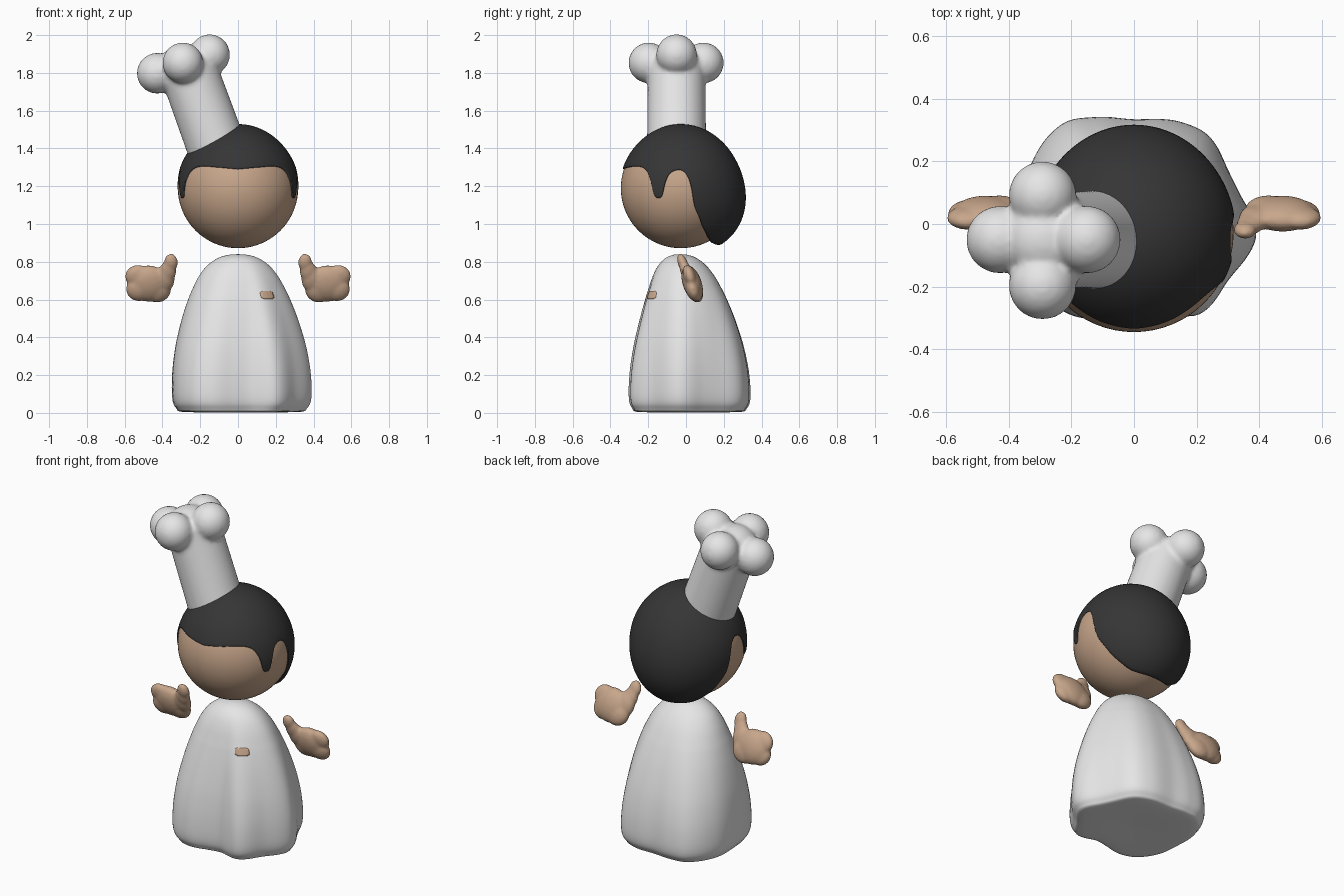
import bpy, bmesh
from math import sin, cos, asin, radians, pi, sqrt
from mathutils import Matrix, Vector

if "Cube" in bpy.data.objects:
    bpy.data.objects.remove(bpy.data.objects["Cube"])


def material(name, rgb):
    m = bpy.data.materials.new(name)
    m.diffuse_color = (*rgb, 1)
    m.use_nodes = True
    m.node_tree.nodes["Principled BSDF"].inputs["Base Color"].default_value = m.diffuse_color
    return m


WHITE = material("cloth_white", (0.79, 0.79, 0.79))
SKIN = material("skin_tan", (0.58, 0.385, 0.26))
BLACK = material("hair_black", (0.036, 0.036, 0.036))


def finish(name, bm, mat):
    bmesh.ops.recalc_face_normals(bm, faces=bm.faces)
    me = bpy.data.meshes.new(name)
    bm.to_mesh(me)
    bm.free()
    me.materials.append(mat)
    for p in me.polygons:
        p.use_smooth = True
    ob = bpy.data.objects.new(name, me)
    bpy.context.collection.objects.link(ob)
    return ob


def curve(table, x):
    """Smooth cubic through (x, value) pairs."""
    i = 0
    while i < len(table) - 2 and x > table[i + 1][0]:
        i += 1

    def slope(k):
        a, b = table[max(k - 1, 0)], table[min(k + 1, len(table) - 1)]
        return (b[1] - a[1]) / (b[0] - a[0])
    (x0, y0), (x1, y1) = table[i], table[i + 1]
    h = x1 - x0
    t = (x - x0) / h
    return ((2*t**3 - 3*t*t + 1) * y0 + (t**3 - 2*t*t + t) * h * slope(i)
            + (3*t*t - 2*t**3) * y1 + (t**3 - t*t) * h * slope(i + 1))


def loft(name, rings, mat, cap_first=True, cap_last=True):
    bm = bmesh.new()
    vs = [[bm.verts.new(p) for p in r] for r in rings]
    n = len(rings[0])
    for a, b in zip(vs, vs[1:]):
        for j in range(n):
            bm.faces.new((a[j], a[(j + 1) % n], b[(j + 1) % n], b[j]))
    if cap_first:
        bm.faces.new(vs[0])
    if cap_last:
        bm.faces.new(vs[-1])
    return finish(name, bm, mat)


def blend(ob, voxel, steps):
    """Fuse overlapping pieces into one soft form."""
    r = ob.modifiers.new("fuse", 'REMESH')
    r.mode = 'VOXEL'
    r.voxel_size = voxel
    r.use_smooth_shade = True
    s = ob.modifiers.new("soften", 'SMOOTH')
    s.factor = 0.5
    s.iterations = steps


def ball(bm, centre, radii, tilt=0):
    m = (Matrix.Translation(centre) @ Matrix.Rotation(tilt, 4, 'X')
         @ Matrix.Diagonal((*radii, 1)))
    bmesh.ops.create_uvsphere(bm, u_segments=32, v_segments=20, radius=1, matrix=m)


# Robe: folded footprint blending into an oval towards the shoulders
foot = [(0, .385), (15, .35), (30, .345), (50, .37), (65, .36), (90, .335), (110, .365),
        (125, .395), (150, .38), (180, .345), (210, .36), (230, .36), (245, .335),
        (265, .285), (285, .28), (305, .355), (330, .35), (352, .39)]
foot = [(a - 360, r) for a, r in foot[-3:]] + foot + [(a + 360, r) for a, r in foot[:3]]
profile = [(.008, .02), (.004, .8), (.025, .94), (.08, 1), (.2, 1), (.32, .96), (.42, .9),
           (.52, .82), (.6, .74), (.65, .68), (.72, .58), (.78, .45), (.82, .29),
           (.837, .13), (.84, .01)]
prof_z = [(i, p[0]) for i, p in enumerate(profile)]
prof_f = [(i, p[1]) for i, p in enumerate(profile)]


def robe_point(deg, t, off=0):
    z, f = curve(prof_z, t), curve(prof_f, t)
    a = radians(deg)
    oval = 1 / sqrt((cos(a) / .365)**2 + (sin(a) / .28)**2)
    w = (max(z, 0) / .84)**1.5
    r = (curve(foot, deg % 360) * (1 - w) + oval * w) * f + off
    return (r * cos(a), r * sin(a) - .03 * w**3, z)


loft("robe", [[robe_point(d * 3, k / 4) for d in range(120)] for k in range(57)], WHITE)

# Small chest patch following the robe surface
patch = [[robe_point(-48.5 + s * 9.5 * max(-1, min(1, 1.2 * cos(2*pi*j/32))),
                     8.48 + s * .42 * max(-1, min(1, 1.2 * sin(2*pi*j/32))), .005)
          for j in range(32)] for s in (.05, .35, .7, 1)]
patch.append([robe_point(-48.5 + 9.5 * max(-1, min(1, 1.2 * cos(2*pi*j/32))),
                         8.48 + .42 * max(-1, min(1, 1.2 * sin(2*pi*j/32))), -.003)
              for j in range(32)])
loft("chest_patch", patch, SKIN, True, False)

# Head
HC = Vector((0, -.027, 1.19))
bm = bmesh.new()
bmesh.ops.create_uvsphere(bm, u_segments=64, v_segments=40, radius=.318,
                          matrix=Matrix.Translation(HC))
finish("head", bm, SKIN)

# Hair: shell from the crown down to a hairline given by angle from the front
hairline = [(0, 1.295), (20, 1.305), (42, 1.31), (54, 1.285), (60, 1.23), (64, 1.15),
            (68, 1.135), (72, 1.15), (75, 1.22), (79, 1.27), (86, 1.29), (92, 1.285),
            (97, 1.25), (100, 1.19), (103, 1.1), (110, 1.03), (118, .975), (135, .925),
            (150, .912), (180, .908)]


def hair_point(deg, t, inset=0):
    az = deg if deg <= 180 else 360 - deg
    end = pi / 2 - asin((curve(hairline, az) - 1.19) / .335)
    pol = .01 + (end - .01) * t
    a = radians(deg)
    d = Vector((sin(pol) * sin(a), -sin(pol) * cos(a), cos(pol)))
    back = max(0, .7 * d.y - .7 * d.z)
    r = .325 + .014 * max(0, d.z)**4 + .045 * back**3
    return HC + d * (r + (.3 - r) * inset)


steps = [(i / 36, 0) for i in range(36)] + [(.99, .03), (1, .12), (1, 1)]
loft("hair", [[hair_point(j * 1.5, t, s) for j in range(240)] for t, s in steps],
     BLACK, True, False)

# Hat: leaning tube with four fused puffs
bm = bmesh.new()
base, top = Vector((-.1, -.05, 1.37)), Vector((-.275, -.05, 1.85))
axis = top - base
bmesh.ops.create_cone(bm, cap_ends=True, segments=64, radius1=.157, radius2=.152,
                      depth=axis.length,
                      matrix=Matrix.Translation((base + top) / 2)
                      @ axis.to_track_quat('Z', 'Y').to_matrix().to_4x4())
ball(bm, (-.287, -.05, 1.85), (.125, .125, .1))
for c in ((-.428, -.05, 1.798), (-.15, -.05, 1.896), (-.292, -.197, 1.853), (-.292, .092, 1.853)):
    ball(bm, c, (.108, .108, .108))
blend(finish("hat", bm, WHITE), .011, 10)

# Mitten hands with an upright thumb
for side, name in ((1, "right_hand"), (-1, "left_hand")):
    bm = bmesh.new()
    for c, r in (((.475, .033, .685), (.105, .05, .1)),
                 ((.53, .02, .722), (.068, .034, .064)),
                 ((.525, .035, .655), (.068, .038, .066)),
                 ((.43, .045, .655), (.076, .042, .074)),
                 ((.39, .02, .71), (.055, .036, .075)),
                 ((.37, .0, .75), (.043, .03, .06)),
                 ((.355, -.018, .795), (.037, .026, .05))):
        ball(bm, (side * c[0], c[1], c[2]), r, .33)
    blend(finish(name, bm, SKIN), .008, 8)
